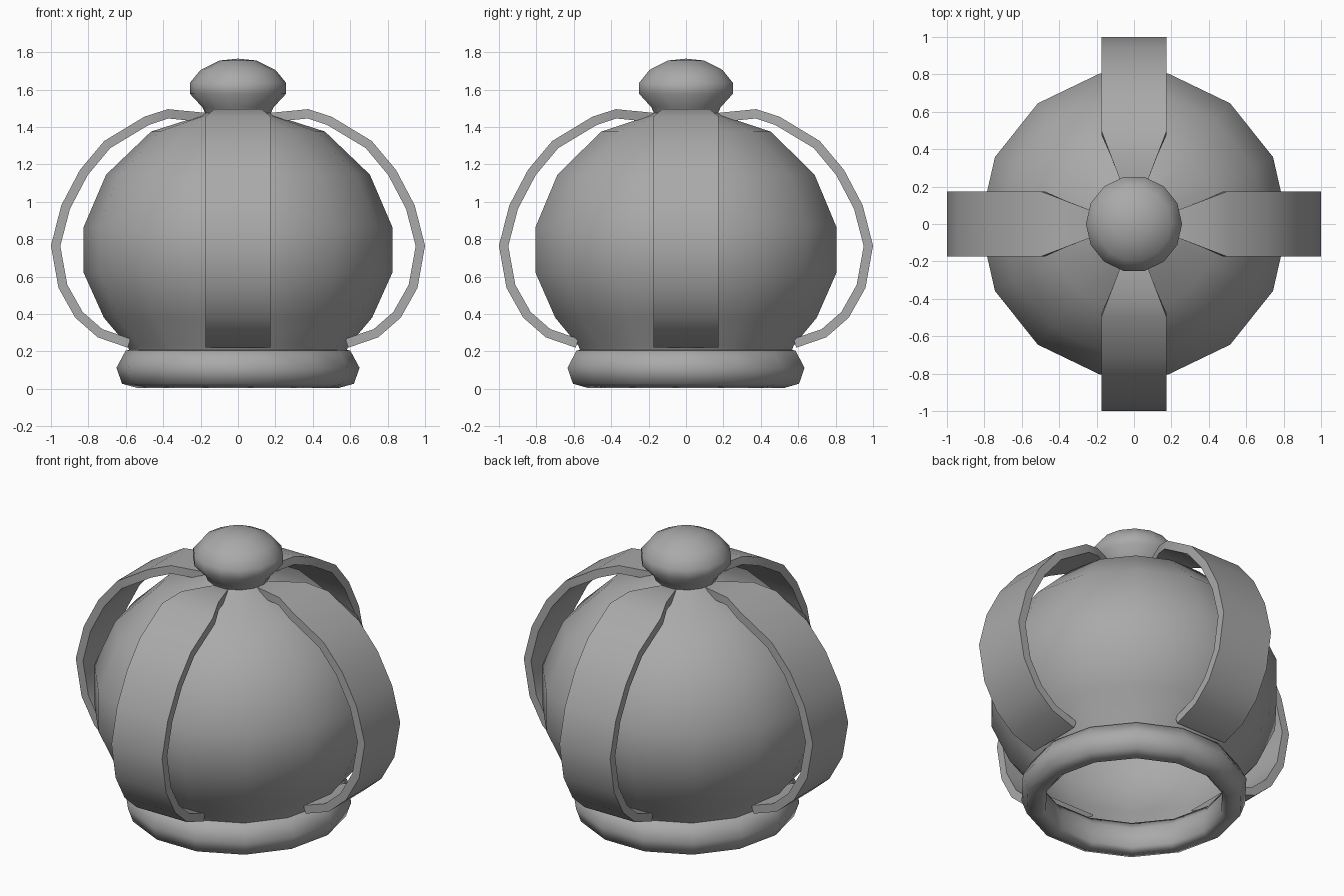
import bpy, bmesh, math
from mathutils import Matrix

if "Cube" in bpy.data.objects:
    bpy.data.objects.remove(bpy.data.objects["Cube"], do_unlink=True)

SIDES = 14

grey = bpy.data.materials.new("plain grey")
grey.use_nodes = True
colour = (0.4, 0.4, 0.4, 1)
grey.diffuse_color = colour
grey.node_tree.nodes["Principled BSDF"].inputs["Base Color"].default_value = colour


def finish(name, bm, angle):
    """Turn a bmesh into a smooth shaded grey object."""
    bmesh.ops.recalc_face_normals(bm, faces=bm.faces)
    mesh = bpy.data.meshes.new(name)
    bm.to_mesh(mesh)
    bm.free()
    mesh.materials.append(grey)
    obj = bpy.data.objects.new(name, mesh)
    bpy.context.collection.objects.link(obj)
    bpy.ops.object.select_all(action="DESELECT")
    obj.select_set(True)
    bpy.context.view_layer.objects.active = obj
    bpy.ops.object.shade_smooth_by_angle(angle=math.radians(angle))
    return obj


def lathe(name, profile, closed=False, angle=80):
    """Spin a (radius, height) profile around the z axis."""
    bm = bmesh.new()
    verts = [bm.verts.new((r, 0, z)) for r, z in profile]
    pairs = list(zip(verts, verts[1:]))
    if closed:
        pairs.append((verts[-1], verts[0]))
    edges = [bm.edges.new(p) for p in pairs]
    bmesh.ops.spin(bm, geom=verts + edges, axis=(0, 0, 1), cent=(0, 0, 0),
                   angle=math.tau, steps=SIDES)
    bmesh.ops.remove_doubles(bm, verts=bm.verts, dist=0.0005)
    return finish(name, bm, angle)


# Puffed cap, hollow and open at the bottom
lathe("cap", [(0.53, 0.02), (0.55, 0.12), (0.59, 0.23), (0.717, 0.38),
              (0.825, 0.62), (0.825, 0.865), (0.705, 1.145),
              (0.465, 1.375), (0.2, 1.46), (0.17, 1.48)])

# Rounded band around the opening
lathe("base_band", [(0.6, 0.205), (0.65, 0.112), (0.62, 0.027), (0.54, 0.005),
                    (0.51, 0.03), (0.51, 0.15), (0.55, 0.21)], closed=True)

# Flattened knob on top
lathe("knob", [(0.17, 1.46), (0.19, 1.505), (0.257, 1.577), (0.257, 1.636),
               (0.2, 1.705), (0.1, 1.755), (0, 1.765)])

# Arched straps: outer path from the band up to the knob
path = [(0.59, 0.22), (0.75, 0.275), (0.87, 0.38), (0.96, 0.54), (1.0, 0.765),
        (0.945, 0.98), (0.845, 1.17), (0.715, 1.325), (0.5, 1.455),
        (0.375, 1.495), (0.17, 1.475)]
THICK, HALF = 0.05, 0.175


def strap(name, turn):
    bm = bmesh.new()
    rings = []
    for i, (x, z) in enumerate(path):
        a, b = path[max(i - 1, 0)], path[min(i + 1, len(path) - 1)]
        dx, dz = b[0] - a[0], b[1] - a[1]
        length = math.hypot(dx, dz)
        nx, nz = -dz / length * THICK, dx / length * THICK
        top = z > 1
        half = HALF - max(0, 0.5 - x) * 0.38 if top else HALF
        rings.append([bm.verts.new(p) for p in (
            (x, -half, z), (x, half, z),
            (x + nx, half, z + nz), (x + nx, -half, z + nz))])
    for p, q in zip(rings, rings[1:]):
        for k in range(4):
            m = (k + 1) % 4
            bm.faces.new((p[k], p[m], q[m], q[k]))
    bm.faces.new(rings[0])
    bm.faces.new(rings[-1])
    bmesh.ops.rotate(bm, verts=bm.verts, cent=(0, 0, 0),
                     matrix=Matrix.Rotation(math.radians(turn), 3, "Z"))
    finish(name, bm, 50)


for side, turn in (("left", 0), ("back", 90), ("right", 180), ("front", 270)):
    strap(side + "_strap", turn)
